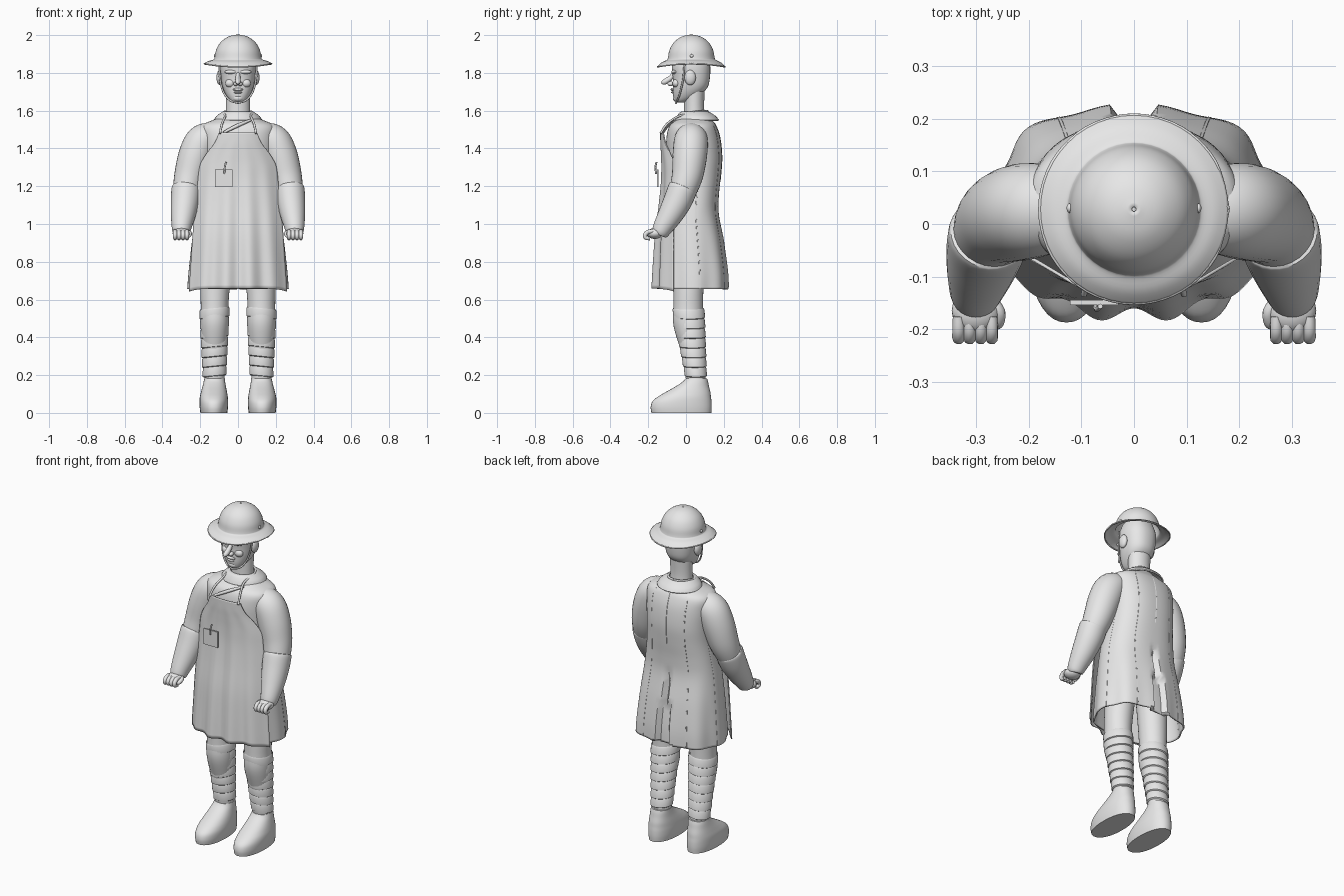
import bpy, bmesh, math
from mathutils import Vector, Matrix

cube = bpy.data.objects.get("Cube")
if cube:
    bpy.data.objects.remove(cube)

grey = bpy.data.materials.new("plain_grey")
grey.use_nodes = True
grey.diffuse_color = (0.8, 0.8, 0.8, 1)
grey.node_tree.nodes["Principled BSDF"].inputs["Base Color"].default_value = (0.8, 0.8, 0.8, 1)


def finish(name, bm, mirror=False, solid=0, angle=50):
    bmesh.ops.recalc_face_normals(bm, faces=bm.faces)
    me = bpy.data.meshes.new(name)
    bm.to_mesh(me)
    bm.free()
    me.materials.append(grey)
    me.polygons.foreach_set("use_smooth", [True] * len(me.polygons))
    me.set_sharp_from_angle(angle=math.radians(angle))
    ob = bpy.data.objects.new(name, me)
    bpy.context.scene.collection.objects.link(ob)
    if solid:
        mod = ob.modifiers.new("thickness", 'SOLIDIFY')
        mod.thickness, mod.offset = solid, 0
    if mirror:
        ob.modifiers.new("mirror", 'MIRROR').use_clip = False
    return ob


def smooth(rows, k=5):
    """Resample rows of numbers along a flowing spline."""
    out = []
    for i in range(len(rows) - 1):
        four = rows[max(i - 1, 0)], rows[i], rows[i + 1], rows[min(i + 2, len(rows) - 1)]
        for j in range(k):
            t = j / k
            out.append([q + .5 * t * (r - p + t * (2*p - 5*q + 4*r - s + t * (3*q - p - 3*r + s)))
                        for p, q, r, s in zip(*four)])
    return out + [list(rows[-1])]


def skin(name, rings, closed=True, caps=True, **kw):
    """Join rings of points into a surface."""
    bm = bmesh.new()
    vs = [[bm.verts.new(p) for p in ring] for ring in rings]
    n = len(vs[0])
    for a, b in zip(vs, vs[1:]):
        for i in range(n if closed else n - 1):
            j = (i + 1) % n
            bm.faces.new((a[i], a[j], b[j], b[i]))
    if closed and caps:
        bm.faces.new(vs[0])
        bm.faces.new(vs[-1])
    return finish(name, bm, **kw)


def oval(z, cx, hw, front, back, n=32, power=2):
    """Level ring from its half width and front and back limits."""
    pts = []
    for i in range(n):
        a = math.tau * i / n
        c, s = math.cos(a), math.sin(a)
        x = math.copysign(abs(c) ** (2 / power), c) * hw
        y = math.copysign(abs(s) ** (2 / power), s) * (back - front) / 2
        pts.append(Vector((cx + x, (front + back) / 2 + y, z)))
    return pts


def loft(name, rows, power=2, n=32, **kw):
    return skin(name, [oval(*r, n=n, power=power) for r in smooth(rows)], **kw)


def tube(name, rows, n=16, **kw):
    """Round tube through rows of x, y, z, radius."""
    rows = smooth(rows)
    pts = [Vector(r[:3]) for r in rows]
    rings, u = [], None
    for i, p in enumerate(pts):
        t = (pts[min(i + 1, len(pts) - 1)] - pts[max(i - 1, 0)]).normalized()
        u = t.orthogonal().normalized() if u is None else (u - t * u.dot(t)).normalized()
        v = t.cross(u)
        rings.append([p + rows[i][3] * (u * math.cos(math.tau * k / n) + v * math.sin(math.tau * k / n))
                      for k in range(n)])
    return skin(name, rings, **kw)


def ball(name, at, size, **kw):
    bm = bmesh.new()
    m = Matrix.Translation(at) @ Matrix.Diagonal((*size, 1))
    bmesh.ops.create_uvsphere(bm, u_segments=24, v_segments=14, radius=1, matrix=m)
    return finish(name, bm, **kw)


# Helmet: turned shell whose brim droops to the front and back
brim = .178
shell = smooth([(.004, 2), (.05, 1.989), (.09, 1.96), (.113, 1.92), (.121, 1.88), (.128, 1.868), (.155, 1.86), (brim, 1.848)], 4)
rings = []
for r, z in shell:
    ring = oval(z, 0, r, .028 - r, .028 + r, n=48)
    for p in ring:
        p.z -= .5 * (p.y - .028) ** 2 * (r / brim) ** 4
    rings.append(ring)
skin("helmet", rings, caps=False, solid=.006)
tube("helmet_rim", [(*p, .004) for p in rings[-1][::4] + rings[-1][:1]], n=8)
ball("helmet_rivet", (.122, .03, 1.89), (.006, .009, .009), mirror=True)

# Head and neck
loft("neck", [(1.5, 0, .075, -.02, .11), (1.57, 0, .066, -.012, .1), (1.63, 0, .064, -.01, .096), (1.72, 0, .066, -.01, .1)])
loft("head", [(1.642, 0, .018, -.048, -.015), (1.652, 0, .04, -.06, .015), (1.68, 0, .062, -.068, .07),
              (1.72, 0, .08, -.07, .112), (1.77, 0, .09, -.07, .126), (1.84, 0, .095, -.074, .128), (1.9, 0, .08, -.05, .11)], power=2.3)
tube("nose", [(0, -.06, 1.805, .009), (0, -.08, 1.775, .013), (0, -.108, 1.755, .015),
              (0, -.124, 1.748, .01), (0, -.131, 1.746, .003)])
ball("nostril", (.012, -.08, 1.742), (.012, .018, .012), mirror=True)
ball("brow", (.036, -.062, 1.805), (.036, .016, .011), mirror=True)
ball("cheek", (.042, -.052, 1.745), (.026, .02, .022), mirror=True)
ball("upper_lip", (0, -.068, 1.712), (.028, .014, .008))
ball("lower_lip", (0, -.066, 1.697), (.022, .013, .007))
ball("chin", (0, -.052, 1.666), (.028, .018, .018))
ball("ear", (.096, .022, 1.775), (.018, .03, .04), mirror=True)
tube("chin_strap", [(.1, -.008, 1.85, .005), (.096, -.015, 1.77, .005), (.078, -.03, 1.7, .005),
                    (.045, -.045, 1.656, .005), (0, -.054, 1.64, .005)], n=8, mirror=True)

# Long coat: folds grow toward the hem, with a sunken vent at the back
coat_rows = smooth([(.655, 0, .258, -.145, .222), (.75, 0, .252, -.142, .218), (.9, 0, .238, -.135, .198), (1.05, 0, .22, -.12, .17),
                    (1.15, 0, .205, -.108, .17), (1.25, 0, .192, -.102, .18), (1.35, 0, .19, -.1, .187), (1.45, 0, .195, -.1, .178),
                    (1.515, 0, .192, -.085, .158), (1.545, 0, .135, -.052, .138), (1.565, 0, .085, -.02, .12), (1.585, 0, .07, -.014, .104)])
coat = []
for row in coat_rows:
    ring = oval(*row, n=96, power=2.4)
    flare = max(0, 1.1 - row[0])
    for i, p in enumerate(ring):
        wave = 1 + .06 * flare * math.cos(math.tau * i / 12)
        p.x *= wave
        p.y *= wave
        if p.y > 0 and abs(p.x) < .11 * flare:
            p.y -= min(.03, flare * .3)
    coat.append(ring)
skin("coat", coat, caps=False, solid=.008)

# Raised coat seams, following columns of the coat surface
for label, column, top in (("side", 2, -16), ("back", 16, -12), ("centre", 24, -12)):
    start = 24 if label == "centre" else 0
    tube(label + "_seam", [(*ring[column], .0055) for ring in coat[start:top:3]], n=6, mirror=label != "centre")

# Turned-down collar
loft("collar", [(1.592, 0, .07, -.014, .108), (1.588, 0, .085, -.03, .125),
                (1.568, 0, .112, -.045, .155), (1.548, 0, .125, -.055, .172)], caps=False, solid=.008)
tube("collar_band", [(*p, .006) for p in oval(1.585, 0, .069, -.016, .104, n=17)], n=8)
tube("scarf_fold", [(-.075, -.122, 1.485, .007), (0, -.098, 1.522, .01), (.08, -.06, 1.556, .006)], n=8)

# Apron: bib widening to a folded skirt; rows hold z, half width, front y, side y
apron = []
for z, hw, front, side in smooth([(.658, .258, -.17, -.065), (.8, .248, -.164, -.065), (.95, .238, -.155, -.065), (1.1, .226, -.138, -.06),
                                  (1.22, .212, -.128, -.06), (1.31, .2, -.127, -.062), (1.38, .16, -.13, -.085),
                                  (1.43, .122, -.133, -.108), (1.485, .1, -.134, -.12)]):
    fold = .013 * max(0, (1.45 - z) / .8)
    line = []
    for i in range(61):
        s = i / 30 - 1
        y = front + (side - front) * abs(s) ** 2.6 - fold * math.cos(s * math.pi * 4 + math.pi) * (1 - s ** 4)
        line.append((s * hw, y, z - .015 * abs(s) ** 6 * (z < .7)))
    apron.append(line)
skin("apron", apron, closed=False, solid=.006)
tube("apron_strap", [(.095, -.134, 1.48, .006), (.085, -.1, 1.53, .006), (.068, -.04, 1.57, .006),
                     (.076, .04, 1.592, .006), (.045, .1, 1.597, .006), (0, .115, 1.597, .006)], n=8, mirror=True)

# Chest tag and its clip
tag = bmesh.new()
bmesh.ops.create_cube(tag, size=1, matrix=Matrix.Translation((-.075, -.149, 1.242)) @ Matrix.Diagonal((.092, .009, .094, 1)))
finish("chest_tag", tag)
tube("tag_clip", [(-.073, -.158, 1.265, .005), (-.07, -.162, 1.3, .005), (-.064, -.156, 1.328, .005)], n=8)

# Arms: sleeve, broad cuff and hand
tube("sleeve", [(.1, .035, 1.455, .06), (.14, .03, 1.455, .08), (.19, .026, 1.435, .09), (.225, .02, 1.36, .091),
                (.254, .008, 1.26, .083), (.272, -.015, 1.18, .072), (.278, -.03, 1.14, .06)], n=28, mirror=True)
tube("cuff", [(.274, -.016, 1.19, .07), (.275, -.019, 1.183, .077), (.281, -.045, 1.12, .075), (.29, -.082, 1.05, .066),
              (.298, -.118, .99, .054), (.301, -.138, .955, .045), (.301, -.142, .948, .036)], n=28, mirror=True)
ball("palm", (.3, -.165, .95), (.046, .042, .029), mirror=True)
for i in range(4):
    x = .27 + .021 * i
    tube("finger", [(x, -.175, .962, .011), (x, -.202, .957, .012), (x, -.216, .942, .012),
                    (x, -.212, .927, .011), (x, -.19, .922, .009)], n=10, mirror=True)
tube("thumb", [(.268, -.145, .955, .01), (.256, -.168, .952, .012), (.258, -.188, .94, .011), (.266, -.196, .932, .006)], n=10, mirror=True)

# Legs with overlapping slanted wraps
LEG = .12
loft("leg", [(.95, LEG - .02, .088, -.07, .115), (.68, LEG, .078, -.066, .094), (.56, LEG + .004, .073, -.066, .09),
             (.46, LEG + .004, .074, -.066, .092), (.3, LEG + .005, .058, -.02, .098), (.16, LEG + .004, .052, .002, .104)], mirror=True)
WRAPS = 7
for i in range(WRAPS):
    band = []
    for step, swell in ((0, .001), (.15, .005), (.95, .008), (1.05, 0)):
        f = (i + step) / WRAPS
        hw = .075 - .02 * f + swell
        ring = oval(.555 - .36 * f, LEG + .004, hw, -.068 + .07 * f - swell, .092 + .012 * f + swell)
        for p in ring:
            p.z += .1 * (LEG - p.x)
        band.append(ring)
    skin("leg_wrap", band, caps=False, mirror=True)

# Shoes
loft("shoe", [(0, .128, .071, -.183, .134), (.03, .128, .075, -.187, .136), (.06, .128, .076, -.178, .135),
              (.085, .128, .074, -.15, .132), (.11, .127, .069, -.108, .129), (.14, .126, .062, -.055, .122),
              (.165, .125, .057, -.018, .117), (.182, .124, .054, -.002, .112)], power=2.2, n=40, mirror=True)
